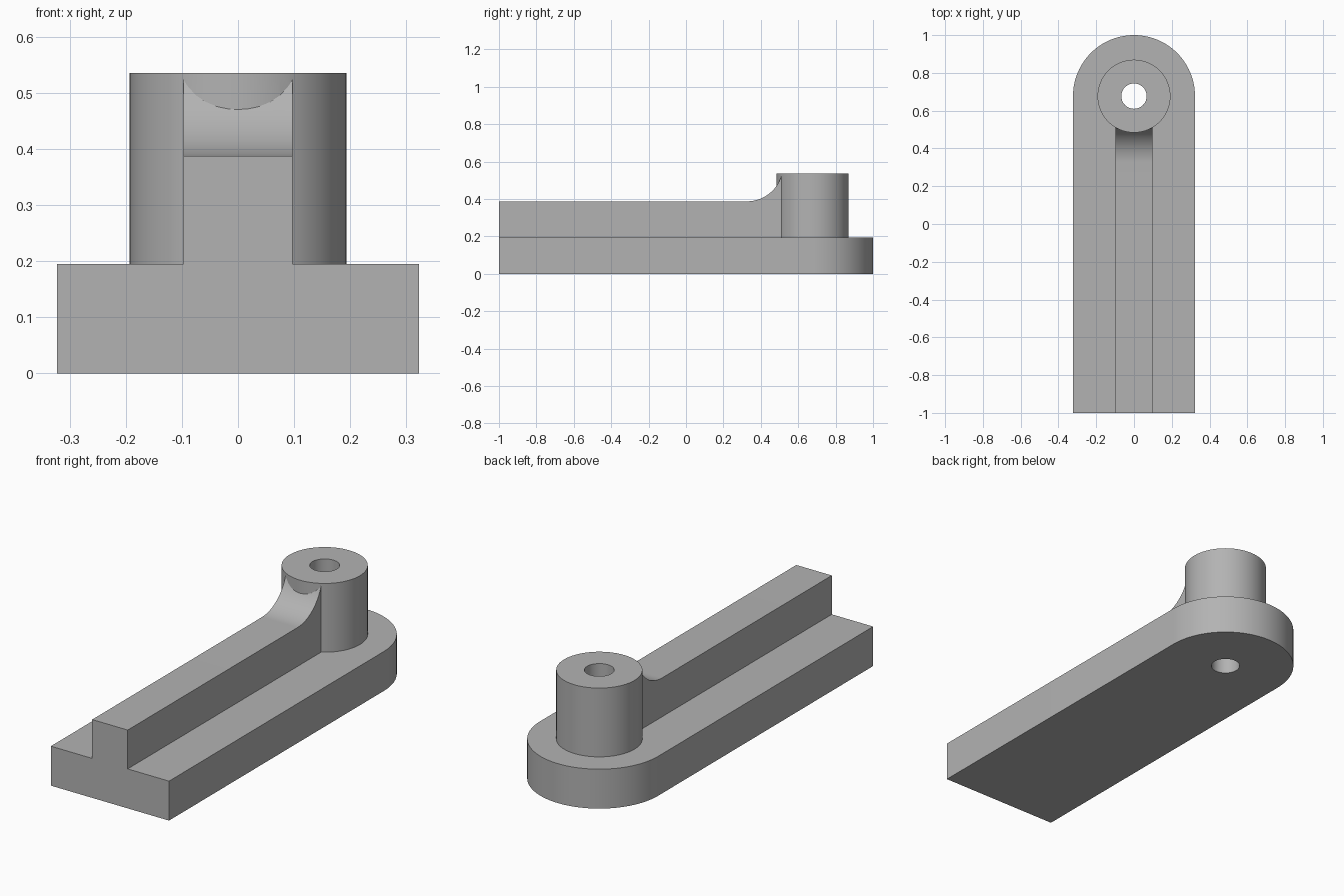
import bpy
import bmesh
import math
from mathutils import Vector

if "Cube" in bpy.data.objects:
    bpy.data.objects.remove(bpy.data.objects["Cube"], do_unlink=True)

HALF_W = 0.323      # plate half width and end radius
PLATE_H = 0.195
BOSS_Y = 1 - HALF_W
BOSS_R, BOSS_H = 0.193, 0.535
HOLE_R = 0.067
RIB_W, RIB_H = 0.097, 0.387
FILLET_R, FILLET_Y = 0.194, 0.325

grey = bpy.data.materials.new("plain grey")
grey.use_nodes = True
colour = (0.45, 0.45, 0.45, 1)
grey.diffuse_color = colour
grey.node_tree.nodes["Principled BSDF"].inputs["Base Color"].default_value = colour


def prism(name, outline, direction):
    """Extrude a closed outline of 3D points along a direction."""
    bm = bmesh.new()
    face = bm.faces.new([bm.verts.new(p) for p in outline])
    grown = bmesh.ops.extrude_face_region(bm, geom=[face])["geom"]
    bmesh.ops.translate(bm, vec=Vector(direction),
                        verts=[v for v in grown if isinstance(v, bmesh.types.BMVert)])
    bmesh.ops.recalc_face_normals(bm, faces=bm.faces)
    mesh = bpy.data.meshes.new(name)
    bm.to_mesh(mesh)
    bm.free()
    mesh.materials.append(grey)
    obj = bpy.data.objects.new(name, mesh)
    bpy.context.collection.objects.link(obj)
    return obj


def arc(cx, cy, r, start, end, steps):
    angles = [start + (end - start) * i / steps for i in range(steps + 1)]
    return [(cx + r * math.cos(a), cy + r * math.sin(a)) for a in angles]


def cylinder(name, r, z0, z1):
    ring = arc(0, BOSS_Y, r, 0, math.tau, 64)[:-1]
    return prism(name, [(x, y, z0) for x, y in ring], (0, 0, z1 - z0))


# Base plate with a rounded back end
outline = [(-HALF_W, -1), (HALF_W, -1)] + arc(0, BOSS_Y, HALF_W, 0, math.pi, 48)
arm = prism("base_arm", [(x, y, 0) for x, y in outline], (0, 0, PLATE_H))

# Upright boss, sunk into the plate
boss = cylinder("boss", BOSS_R, PLATE_H / 2, BOSS_H)

# Rib with a concave sweep up to the boss
centre_z = RIB_H + FILLET_R
top_z = BOSS_H - 0.001
end = math.asin((top_z - centre_z) / FILLET_R)
side = [(-1, PLATE_H / 2), (-1, RIB_H)]
side += arc(FILLET_Y, centre_z, FILLET_R, -math.pi / 2, end, 20)
side += [(BOSS_Y - 0.1, top_z), (BOSS_Y - 0.1, PLATE_H / 2)]
rib = prism("rib", [(-RIB_W, y, z) for y, z in side], (2 * RIB_W, 0, 0))

# Through hole cutter
hole = cylinder("hole_cutter", HOLE_R, -0.1, BOSS_H + 0.1)
hole.hide_render = True

# Join the solids and bore the hole
bpy.context.view_layer.objects.active = arm
for part, operation in ((boss, "UNION"), (rib, "UNION"), (hole, "DIFFERENCE")):
    mod = arm.modifiers.new(part.name, "BOOLEAN")
    mod.operation, mod.object, mod.solver = operation, part, "EXACT"
    bpy.ops.object.modifier_apply(modifier=mod.name)
    bpy.data.objects.remove(part, do_unlink=True)

bpy.ops.object.select_all(action="DESELECT")
arm.select_set(True)
bpy.ops.object.shade_smooth_by_angle(angle=math.radians(25))
